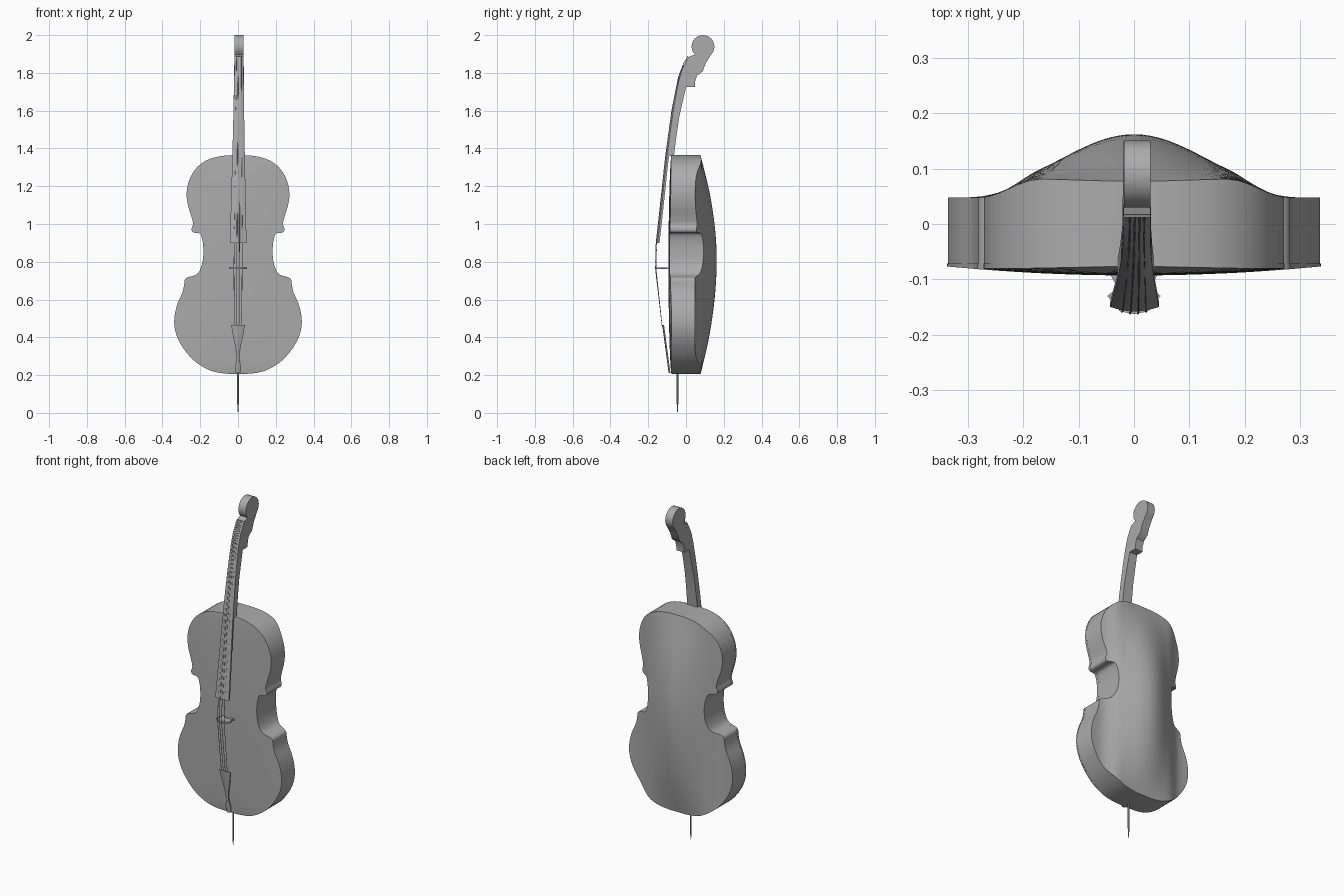
import bpy, bmesh
from math import cos, sin, pi, radians

if "Cube" in bpy.data.objects:
    bpy.data.objects.remove(bpy.data.objects["Cube"])

grey = bpy.data.materials.new("dark_grey")
grey.diffuse_color = (.41, .41, .41, 1)
grey.use_nodes = True
grey.node_tree.nodes["Principled BSDF"].inputs["Base Color"].default_value = grey.diffuse_color


def interp(table, v):
    """Piecewise linear lookup in (key, value) pairs."""
    if v <= table[0][0]:
        return table[0][1]
    for (a, fa), (b, fb) in zip(table, table[1:]):
        if v <= b:
            return fa + (fb - fa) * (v - a) / (b - a)
    return table[-1][1]


def smooth_path(pts, steps=3):
    """Catmull-Rom resampling of a 2D path."""
    out = []
    for i in range(len(pts) - 1):
        p0, p1, p2, p3 = (pts[max(0, min(len(pts) - 1, i + k))] for k in (-1, 0, 1, 2))
        for s in range(steps):
            t = s / steps
            out.append(tuple(0.5 * (2 * b + (c - a) * t + (2 * a - 5 * b + 4 * c - d) * t ** 2
                                    + (3 * b - a - 3 * c + d) * t ** 3)
                             for a, b, c, d in zip(p0, p1, p2, p3)))
    return out + [pts[-1]]


def loft(name, rings, angle=35):
    """Skin closed rings of equal length and cap both ends."""
    bm = bmesh.new()
    rows = [[bm.verts.new(p) for p in r] for r in rings]
    n = len(rows[0])
    for a, b in zip(rows, rows[1:]):
        for i in range(n):
            j = (i + 1) % n
            bm.faces.new((a[i], a[j], b[j], b[i]))
    bm.faces.new(rows[0])
    bm.faces.new(rows[-1])
    bmesh.ops.recalc_face_normals(bm, faces=bm.faces)
    me = bpy.data.meshes.new(name)
    bm.to_mesh(me)
    bm.free()
    me.materials.append(grey)
    ob = bpy.data.objects.new(name, me)
    bpy.context.collection.objects.link(ob)
    bpy.ops.object.select_all(action='DESELECT')
    ob.select_set(True)
    bpy.context.view_layer.objects.active = ob
    bpy.ops.object.shade_smooth_by_angle(angle=radians(angle))
    return ob


# Half outline of the body: (half width, height)
outline = smooth_path([
    (.05, .207), (.11, .214), (.17, .235), (.24, .284), (.30, .36), (.33, .43), (.336, .50),
    (.32, .575), (.292, .64), (.283, .685), (.28, .705), (.265, .718), (.22, .732), (.197, .765),
    (.184, .82), (.184, .89), (.193, .935), (.205, .951), (.238, .956), (.245, .975),
    (.237, 1.0), (.246, 1.04), (.264, 1.10), (.271, 1.16), (.26, 1.225), (.225, 1.29),
    (.17, 1.335), (.105, 1.357), (.04, 1.364)])
cols = [i / 12 - 1 for i in range(25)]
spine = smooth_path([(.2, .076), (.4, .122), (.6, .151), (.78, .162), (.95, .156),
                     (1.15, .128), (1.37, .076)], 8)


def back_y(x, z):
    """Height field of the arched back, independent of the outline."""
    x = abs(x)
    s = max(0, min(1, (x - .17) / .11))
    edge = .08 - .032 * s * s * (3 - 2 * s)
    arch = (.5 + .5 * cos(pi * min(x / .24, 1))) ** .9
    return edge + (interp(spine, z) - .08) * arch


def belly_y(x, z):
    rise = max(0, sin(pi * (z - .206) / 1.159)) ** .5
    return -.076 - .017 * rise * (1 - (x / .345) ** 2)


# Ribs with the arched back
loft("body", [[(w * t, -.071, z) for t in cols] + [(w * t, back_y(w * t, z), z) for t in cols[::-1]]
              for w, z in outline])

# Gently arched front plate with a slight overhang
loft("front_plate", [[(w * t * 1.004, belly_y(w * t, z), z) for t in cols]
                     + [(w * t * 1.004, -.071, z) for t in cols[::-1]] for w, z in outline])

# Neck, pegbox and scroll: side profile (y, z) given a tapering width
scroll = [(.09 + .0605 * cos(radians(a)), 1.9395 + .0605 * sin(radians(a)))
          for a in range(-45, 226, 15)]
profile = ([(-.064, 1.36), (-.05, 1.47), (-.036, 1.565), (-.017, 1.65), (.001, 1.726), (.047, 1.726),
            (.048, 1.755), (.058, 1.785), (.088, 1.807), (.104, 1.85)] + scroll
           + [(.017, 1.886), (-.006, 1.845), (-.032, 1.78), (-.066, 1.6), (-.083, 1.48), (-.097, 1.36)])
half = [(.9, .044), (1.36, .033), (1.75, .025), (2, .024)]
shift = [(.9, .001), (2, .006)]
loft("neck_and_scroll", [[(interp(shift, z) + s * interp(half, z), y, z) for y, z in profile]
                         for s in (-1, 1)])

# Fingerboard following the curved neck line
face = smooth_path([(.9, -.15), (1.1, -.128), (1.36, -.1), (1.6, -.067), (1.78, -.033),
                    (1.85, -.007), (1.89, .016)])
rings = []
for i in range(17):
    z = .9 + .985 * i / 16
    y, h, c = interp(face, z), interp(half, z), interp(shift, z)
    arc = [(c + h * t, y - .008 * (1 - t * t) * min(1, (1.9 - z) * 4), z)
           for t in (-1, -.6, -.2, .2, .6, 1)]
    rings.append(arc + [(c + h, y + .01, z), (c - h, y + .01, z)])
loft("fingerboard", rings)

# Tailpiece
tail = [(.012, .21), (.016, .245), (.008, .285), (.009, .32), (.016, .36), (.027, .41), (.036, .465)]
rings = []
for w, z in tail:
    y = -.088 - .034 * (z - .21) / .255
    rings.append([(-w, y, z), (-w * .5, y - .004, z), (w * .5, y - .004, z), (w, y, z),
                  (w, y + .006, z), (-w, y + .006, z)])
loft("tailpiece", rings)

# Bridge: thin upright plate with two feet
right = [(.025, -.158), (.048, -.13), (.03, -.115), (.046, -.085), (.025, -.085), (.012, -.105)]
bridge = [(0, -.163)] + right + [(-x, y) for x, y in right[::-1]]
loft("bridge", [[(x, y, z) for x, y in bridge] for z in (.763, .771)])

# Four strings from tailpiece over the bridge and along the fingerboard
for i in range(4):
    k = i - 1.5
    crown = .004 * (1 - (k / 1.5) ** 2)
    path = [(k * .013, -.126, .455), (k * .0145, -.159 - crown, .768)]
    path += [(interp(shift, z) + k * w, interp(face, z) - .005 - crown * min(1, (1.9 - z) * 4), z)
             for z, w in ((.9, .0138), (1.1, .0128), (1.36, .0115), (1.6, .010), (1.78, .009),
                          (1.85, .0088), (1.89, .0085))]
    cu = bpy.data.curves.new("string", 'CURVE')
    cu.dimensions = '3D'
    cu.bevel_depth = .0016
    cu.bevel_resolution = 1
    cu.materials.append(grey)
    sp = cu.splines.new('POLY')
    sp.points.add(len(path) - 1)
    for p, co in zip(sp.points, path):
        p.co = (*co, 1)
    bpy.context.collection.objects.link(bpy.data.objects.new("string", cu))

# Endpin with a pointed tip
loft("endpin", [[(r * cos(a * pi / 6), -.045 + r * sin(a * pi / 6), z) for a in range(12)]
                for r, z in ((.001, 0), (.0035, .03), (.0045, .06), (.0045, .215))])
